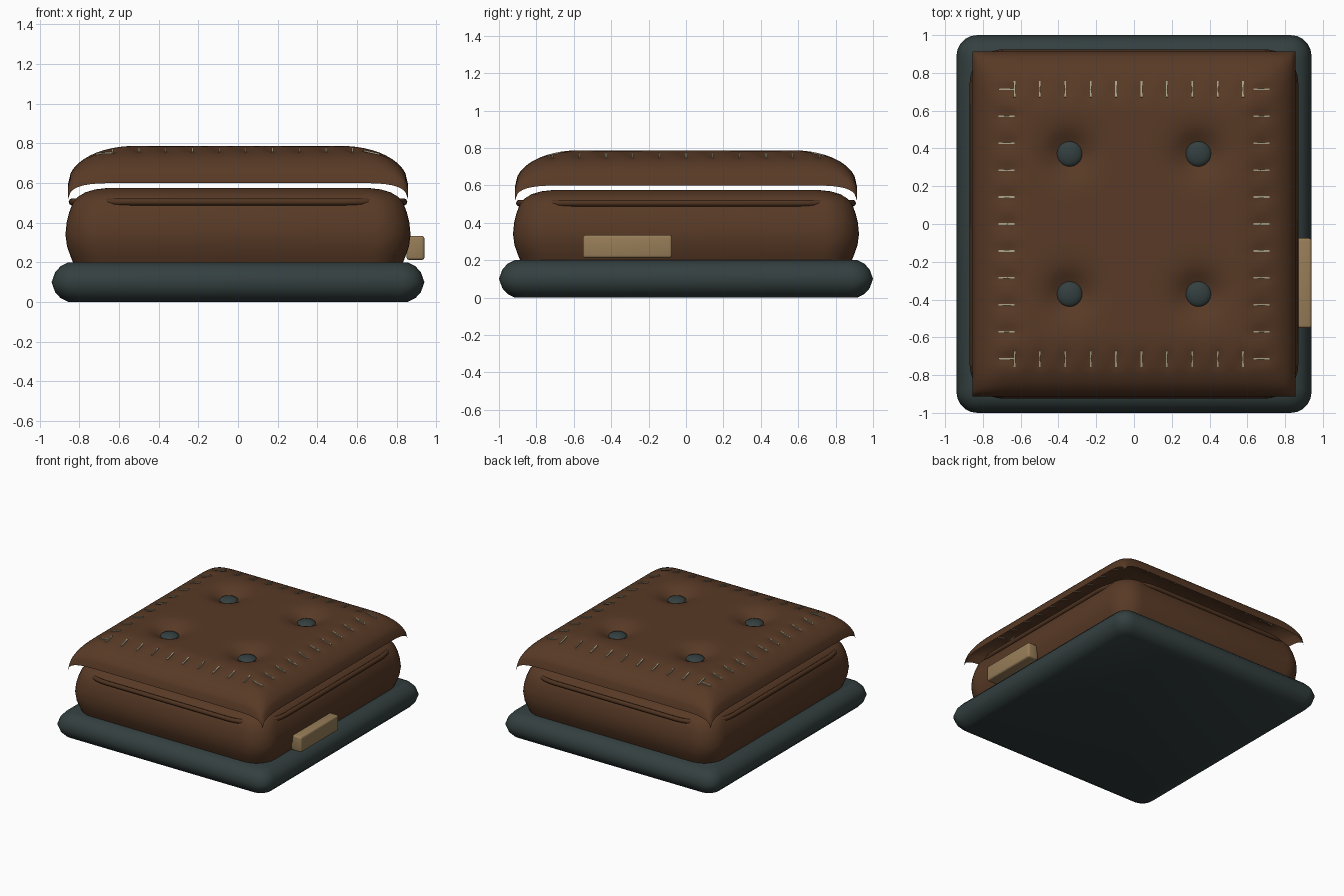
import bpy, bmesh, math
from mathutils import Matrix, Vector

if "Cube" in bpy.data.objects:
    bpy.data.objects.remove(bpy.data.objects["Cube"])


def material(name, rgb):
    m = bpy.data.materials.new(name)
    m.diffuse_color = (*rgb, 1)
    m.use_nodes = True
    m.node_tree.nodes["Principled BSDF"].inputs["Base Color"].default_value = m.diffuse_color
    return m


LEATHER = material("brown leather", (0.098, 0.042, 0.019))
PIPING = material("dark brown piping", (0.08, 0.034, 0.015))
SLATE = material("dark slate", (0.034, 0.05, 0.05))
TAN = material("tan label", (0.31, 0.205, 0.098))
THREAD = material("pale thread", (0.40, 0.37, 0.25))


def finish(bm, name, mat, angle=40):
    bmesh.ops.recalc_face_normals(bm, faces=bm.faces)
    me = bpy.data.meshes.new(name)
    bm.to_mesh(me)
    bm.free()
    me.materials.append(mat)
    for p in me.polygons:
        p.use_smooth = True
    me.set_sharp_from_angle(angle=math.radians(angle))
    ob = bpy.data.objects.new(name, me)
    bpy.context.collection.objects.link(ob)
    return ob


def rounded_rect(hx, hy, r, seg):
    pts = []
    for k, (sx, sy) in enumerate([(1, 1), (-1, 1), (-1, -1), (1, -1)]):
        for i in range(seg + 1):
            a = math.pi / 2 * (k + i / seg)
            pts.append((sx * (hx - r) + r * math.cos(a), sy * (hy - r) + r * math.sin(a)))
    return pts


def loft(name, mat, hx, hy, r, seg, profile, angle=40):
    """Stack rounded rectangles; profile is (z, inset)."""
    bm = bmesh.new()
    rings = []
    for z, d in profile:
        pts = rounded_rect(hx - d, hy - d, max(r - d * 0.5, 0.03), seg)
        rings.append([bm.verts.new((x, y, z)) for x, y in pts])
    n = len(rings[0])
    for a, b in zip(rings, rings[1:]):
        for i in range(n):
            bm.faces.new((a[i], a[(i + 1) % n], b[(i + 1) % n], b[i]))
    bm.faces.new(rings[0])
    bm.faces.new(rings[-1])
    return finish(bm, name, mat, angle)


# Base slab
loft("base", SLATE, 0.94, 1.0, 0.11, 5,
     [(0, 0.085), (0.02, 0.045), (0.05, 0.018), (0.1, 0), (0.15, 0.018), (0.18, 0.045), (0.2, 0.085)], 50)

# Puffy cushion body
loft("cushion_body", LEATHER, 0.87, 0.925, 0.18, 8,
     [(0.19, 0.042), (0.23, 0.026), (0.28, 0.008), (0.34, 0), (0.4, 0.006), (0.45, 0.018),
      (0.5, 0.037), (0.53, 0.062), (0.553, 0.1), (0.568, 0.15), (0.576, 0.22)], 50)

# Piping that sinks into the body at the corners
bm = bmesh.new()
path = rounded_rect(0.836, 0.891, 0.3, 10)
rings = []
for i, (x, y) in enumerate(path):
    a = math.pi / 2 * (i // 11 + (i % 11) / 10)
    out = Vector((math.cos(a), math.sin(a), 0))
    rings.append([bm.verts.new(Vector((x, y, 0.505)) + out * 0.018 * math.cos(t) +
                               Vector((0, 0, 0.018 * math.sin(t))))
                  for t in (math.tau * j / 8 for j in range(8))])
for i, a in enumerate(rings):
    b = rings[(i + 1) % len(rings)]
    for j in range(8):
        bm.faces.new((a[j], a[(j + 1) % 8], b[(j + 1) % 8], b[j]))
finish(bm, "piping", PIPING, 60)

# Layout of buttons and stitches
HX, HY = 0.856, 0.913
BUTTONS = [(sx * 0.341, sy * 0.371) for sx in (-1, 1) for sy in (-1, 1)]
STITCHES = []
for s in (-1, 1):
    STITCHES += [(-0.633 + 0.1345 * i, s * 0.713, 0) for i in range(10)]
    STITCHES += [(s * 0.674, -0.713 + 0.1426 * i, 1) for i in range(11)]


def fall(v, half):
    d = max(0, min(1, (abs(v) - (half - 0.335)) / 0.335))
    return 1 - math.sqrt(max(0, 1 - d * d))


def cover_z(x, y):
    z = 0.787 - 0.187 * math.hypot(fall(x, HX), fall(y, HY))
    for bx, by in BUTTONS:
        z -= 0.075 * math.exp(-((x - bx) ** 2 + (y - by) ** 2) / 0.0128)
    for sx, sy, across in STITCHES:
        u, v = (x - sx, y - sy) if across else (y - sy, x - sx)
        if abs(u) < 0.2 and abs(v) < 0.12:
            z -= 0.011 * math.exp(-(u / 0.055) ** 2 - (v / 0.03) ** 2)
    return z


# Draped top cover, an open sheet
NX, NY = 92, 98
bm = bmesh.new()
grid = []
for i in range(NX + 1):
    x = HX * math.sin(math.pi / 2 * (2 * i / NX - 1)) * 0.35 + HX * (2 * i / NX - 1) * 0.65
    row = []
    for j in range(NY + 1):
        y = HY * math.sin(math.pi / 2 * (2 * j / NY - 1)) * 0.35 + HY * (2 * j / NY - 1) * 0.65
        row.append(bm.verts.new((x, y, cover_z(x, y))))
    grid.append(row)
for i in range(NX):
    for j in range(NY):
        bm.faces.new((grid[i][j], grid[i + 1][j], grid[i + 1][j + 1], grid[i][j + 1]))
cover = finish(bm, "top_cover", LEATHER, 80)
if cover.data.polygons[0].normal.z < 0:
    cover.data.flip_normals()

# Tufting buttons
for k, (x, y) in enumerate(BUTTONS):
    bm = bmesh.new()
    bmesh.ops.create_uvsphere(bm, u_segments=20, v_segments=10, radius=0.07,
                              matrix=Matrix.Translation((x, y, 0.725)) @ Matrix.Diagonal((1, 1, 0.45, 1)))
    finish(bm, f"button_{k + 1}", SLATE, 60)

# Stitches laid along the cover's slope
bm = bmesh.new()
for x, y, across in STITCHES:
    d = Vector((1, 0, 0)) if across else Vector((0, 1, 0))
    p, q = [Vector((x, y, 0)) + d * s * 0.042 for s in (-1, 1)]
    p.z, q.z = cover_z(p.x, p.y) + 0.002, cover_z(q.x, q.y) + 0.002
    mid = (p + q) / 2
    mid.z = max(mid.z, cover_z(x, y) + 0.002)
    rot = (q - p).to_track_quat('X', 'Z').to_matrix().to_4x4()
    bmesh.ops.create_cube(bm, size=1, matrix=Matrix.Translation(mid) @ rot @
                          Matrix.Diagonal(((q - p).length, 0.009, 0.009, 1)))
finish(bm, "stitches", THREAD, 30)

# Side label
bm = bmesh.new()
bmesh.ops.create_cube(bm, size=1, matrix=Matrix.Translation((0.895, -0.313, 0.273)) @
                      Matrix.Diagonal((0.09, 0.476, 0.122, 1)))
bmesh.ops.bevel(bm, geom=bm.edges[:], offset=0.014, segments=3, profile=0.5, affect='EDGES')
finish(bm, "side_label", TAN, 40)
